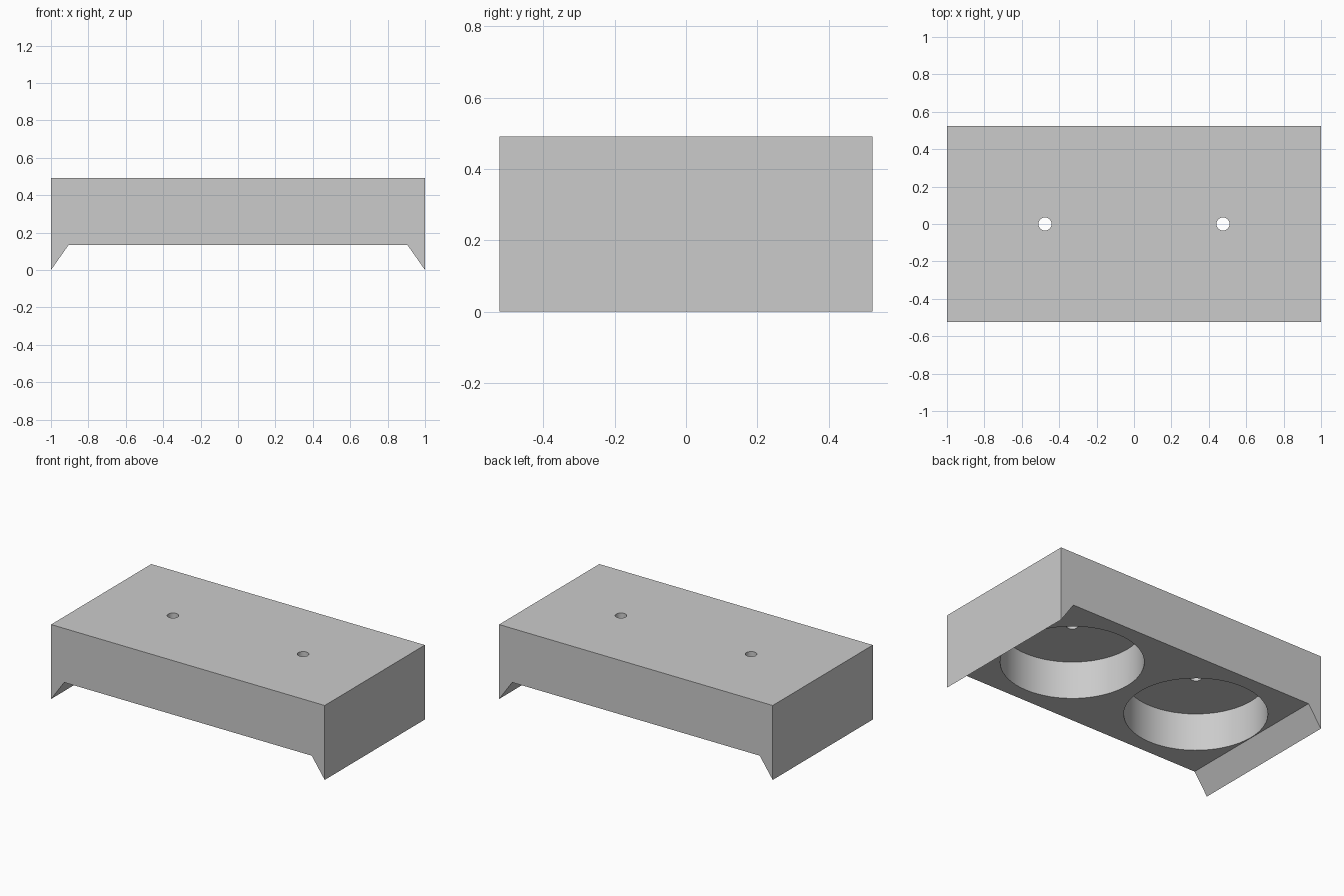
import bpy
import bmesh

if "Cube" in bpy.data.objects:
    bpy.data.objects.remove(bpy.data.objects["Cube"], do_unlink=True)

HALF_DEPTH = 0.523
TOP, UNDERSIDE, CEILING = 0.492, 0.135, 0.382
HOLE_X = 0.476

# Single grey colour
grey = bpy.data.materials.new("light grey")
grey.use_nodes = True
colour = (0.6, 0.6, 0.6, 1)
grey.diffuse_color = colour
grey.node_tree.nodes["Principled BSDF"].inputs["Base Color"].default_value = colour


def extrude_profile(name, points):
    """Extrude an x-z outline through the depth of the block."""
    bm = bmesh.new()
    face = bm.faces.new([bm.verts.new((x, -HALF_DEPTH, z)) for x, z in points])
    new = bmesh.ops.extrude_face_region(bm, geom=[face])["geom"]
    verts = [v for v in new if isinstance(v, bmesh.types.BMVert)]
    bmesh.ops.translate(bm, verts=verts, vec=(0, 2 * HALF_DEPTH, 0))
    bmesh.ops.recalc_face_normals(bm, faces=bm.faces)
    mesh = bpy.data.meshes.new(name)
    bm.to_mesh(mesh)
    bm.free()
    obj = bpy.data.objects.new(name, mesh)
    bpy.context.collection.objects.link(obj)
    obj.data.materials.append(grey)
    return obj


def cut_round(target, x, radius, bottom, top):
    """Cut a vertical round hole or pocket, then discard the cutter."""
    bpy.ops.mesh.primitive_cylinder_add(
        vertices=64, radius=radius, depth=top - bottom,
        location=(x, 0, (top + bottom) / 2))
    cutter = bpy.context.object
    cutter.hide_render = True
    cutter.data.materials.append(grey)
    mod = target.modifiers.new("cut", "BOOLEAN")
    mod.operation = "DIFFERENCE"
    mod.solver = "EXACT"
    mod.object = cutter
    bpy.ops.object.select_all(action="DESELECT")
    target.select_set(True)
    bpy.context.view_layer.objects.active = target
    bpy.ops.object.modifier_apply(modifier=mod.name)
    bpy.data.objects.remove(cutter, do_unlink=True)


# Block with a tapered lip along each end
block = extrude_profile("holder_block", [
    (-1, 0), (-0.905, UNDERSIDE), (0.905, UNDERSIDE), (1, 0), (1, TOP), (-1, TOP)])

# Round pockets in the underside, each with a small hole through the top
for side in (-1, 1):
    cut_round(block, side * HOLE_X, 0.425, 0, CEILING)
    cut_round(block, side * HOLE_X, 0.035, 0.25, TOP + 0.1)

bpy.ops.object.shade_smooth_by_angle(angle=0.5)
